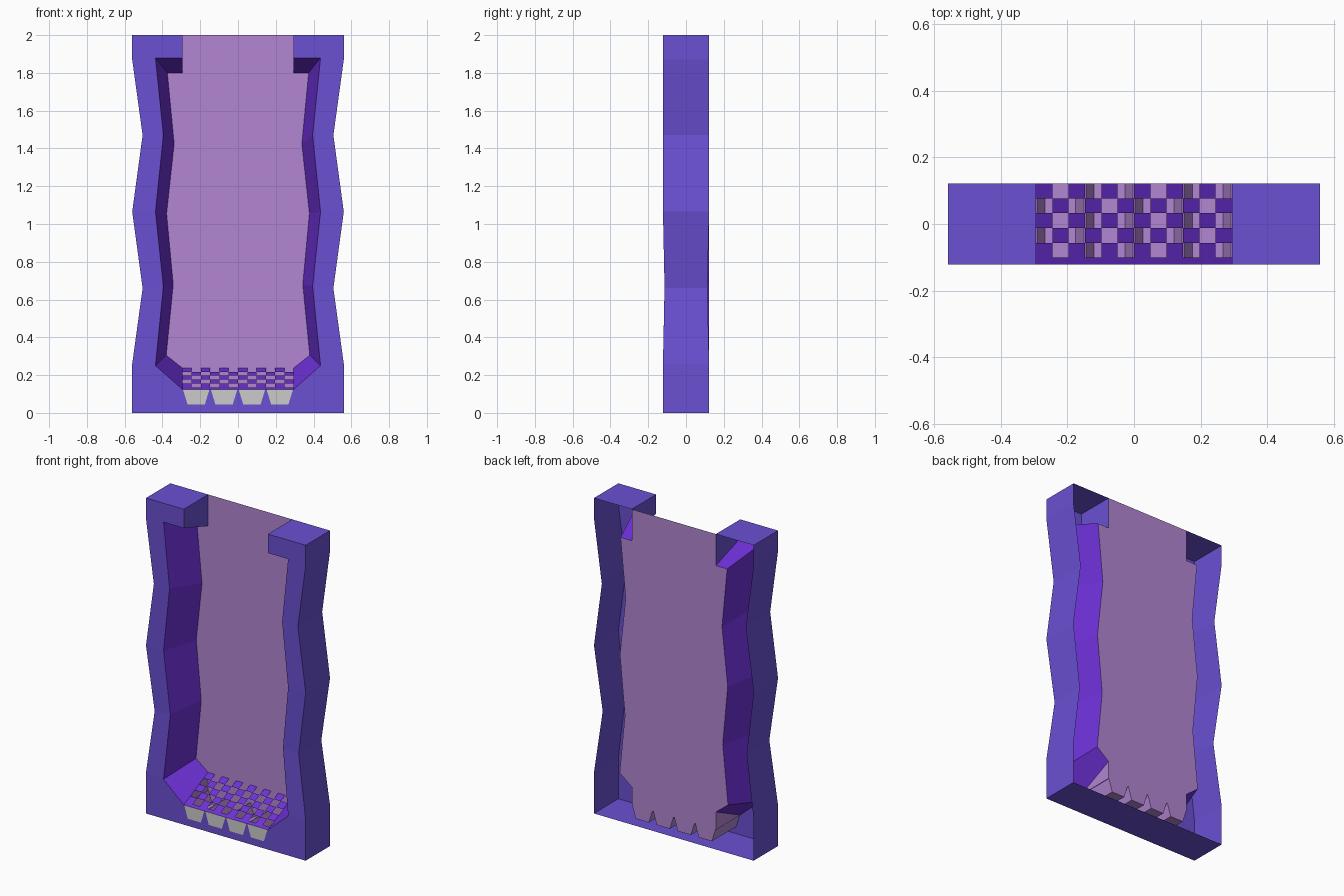
import bpy, bmesh

if "Cube" in bpy.data.objects:
    bpy.data.objects.remove(bpy.data.objects["Cube"])

F, B = -0.122, 0.122   # front and back planes
CH = 0.295             # half width of the channel at top and bottom

# right-hand profiles as (x, z), bottom to top
OUTER = [(0.56, 0.26), (0.505, 0.66), (0.56, 1.065), (0.505, 1.47), (0.56, 1.87)]
INNER = [(0.437, 0.25), (0.395, 0.67), (0.437, 1.065), (0.395, 1.47), (0.437, 1.88)]
PANEL = [(0.38, 0.305), (0.343, 0.68), (0.378, 1.055), (0.338, 1.425), (0.374, 1.80)]
ZF, ZB, ZT = 0.125, 0.238, 0.045   # grate front, grate back, trough floor


def material(name, rgb):
    m = bpy.data.materials.new(name)
    m.diffuse_color = (*rgb, 1)
    m.use_nodes = True
    m.node_tree.nodes["Principled BSDF"].inputs["Base Color"].default_value = m.diffuse_color
    return m


def build(name, polys, mat=None):
    bm = bmesh.new()
    for p in polys:
        bm.faces.new([bm.verts.new(v) for v in p])
    bmesh.ops.remove_doubles(bm, verts=bm.verts[:], dist=1e-5)
    bmesh.ops.recalc_face_normals(bm, faces=bm.faces[:])
    me = bpy.data.meshes.new(name)
    bm.to_mesh(me)
    bm.free()
    ob = bpy.data.objects.new(name, me)
    bpy.context.collection.objects.link(ob)
    if mat:
        me.materials.append(mat)
    return ob


def at(points, y):
    return [(x, y, z) for x, z in points]


def mirrored(polys):
    return polys + [[(-x, y, z) for x, y, z in reversed(p)] for p in polys]


def strip(a, b):
    return [[a[i], a[i + 1], b[i + 1], b[i]] for i in range(len(a) - 1)]


def flip(points):
    return [(-x, z) for x, z in reversed(points)]


def waist(points):
    # the lower waist is pinched slightly in depth
    return [(x, y * (0.93 if i == 1 else 1), z) for i, (x, y, z) in enumerate(points)]


frame_mat = material("frame_violet", (0.145, 0.08, 0.645))
bevel_mat = material("deep_purple", (0.156, 0.03, 0.68))
panel_mat = material("pale_lilac", (0.445, 0.238, 0.645))

# four tapered troughs, left to right
teeth = [[(c - 0.0705, ZF), (c - 0.046, ZT), (c + 0.046, ZT), (c + 0.0705, ZF)]
         for c in (-0.2212, -0.0737, 0.0737, 0.2212)]
teeth_line = [(-CH, ZF)] + [p for t in teeth for p in t] + [(CH, ZF)]

# outer frame: front face, zigzag sides, top caps and base, open at the back
outer_f, outer_b = waist(at(OUTER, F)), waist(at(OUTER, B))
inner_f = waist(at(INNER, F))
edge_f = [(0.56, F, 0)] + outer_f + [(0.56, F, 2)]
edge_b = [(0.56, B, 0)] + outer_b + [(0.56, B, 2)]
sides = strip(outer_f, inner_f) + strip(edge_f, edge_b)
sides.append(at([OUTER[-1], (0.56, 2), (CH, 2), (CH, 1.88), INNER[-1]], F))
sides.append([(CH, F, 2), (0.56, F, 2), (0.56, B, 2), (CH, B, 2)])
sides.append([(CH, F, 1.88), (CH, F, 2), (CH, B, 2), (CH, B, 1.80)])
low = [(0.56, 0), OUTER[0], INNER[0]]
front_low = at(low + teeth_line[::-1] + flip(low), F)
base = [(-0.56, F, 0), (0.56, F, 0), (0.56, B, 0), (-0.56, B, 0)]
build("outer_frame", mirrored(sides) + [front_low, base], frame_mat)

# splayed lining between the frame opening and the back panel
line_f = [(CH, F, ZF)] + inner_f + [(CH, F, 1.88)]
line_b = at([(CH, ZB)] + PANEL + [(CH, 1.80)], B)
build("splayed_lining", mirrored(strip(line_f, line_b)), bevel_mat)

# back panel, running down behind the troughs
half = [(CH, ZB)] + PANEL + [(CH, 1.80), (CH, 2)]
build("back_panel", [at(teeth_line + half + flip(half), B)], panel_mat)

# trough walls and floors, with the small cheeks at either end
troughs = strip(at(teeth_line, F), at(teeth_line, B))
cheek = [(CH, F, ZF), (CH, B, ZB), (CH, B, ZF)]
build("troughs", troughs + mirrored([cheek]), panel_mat)

# grey trough ends
build("trough_ends", [at(t, F) for t in teeth])


# sloping checkerboard grate with open holes
def slope(x, y):
    return (x, y, ZF + (ZB - ZF) * (y - F) / (B - F))


COLS, ROWS, LIP = 12, 5, -0.101
w, d = 2 * CH / COLS, (B - LIP) / ROWS
cells = [(-CH + c * w, B - (r + 1) * d, -CH + (c + 1) * w, B - r * d)
         for r in range(ROWS) for c in range(COLS) if (r + c) % 2 == 0]
cells.append((-CH, F, CH, LIP))
build("checker_grate", [[slope(x0, y0), slope(x1, y0), slope(x1, y1), slope(x0, y1)]
                        for x0, y0, x1, y1 in cells], bevel_mat)
